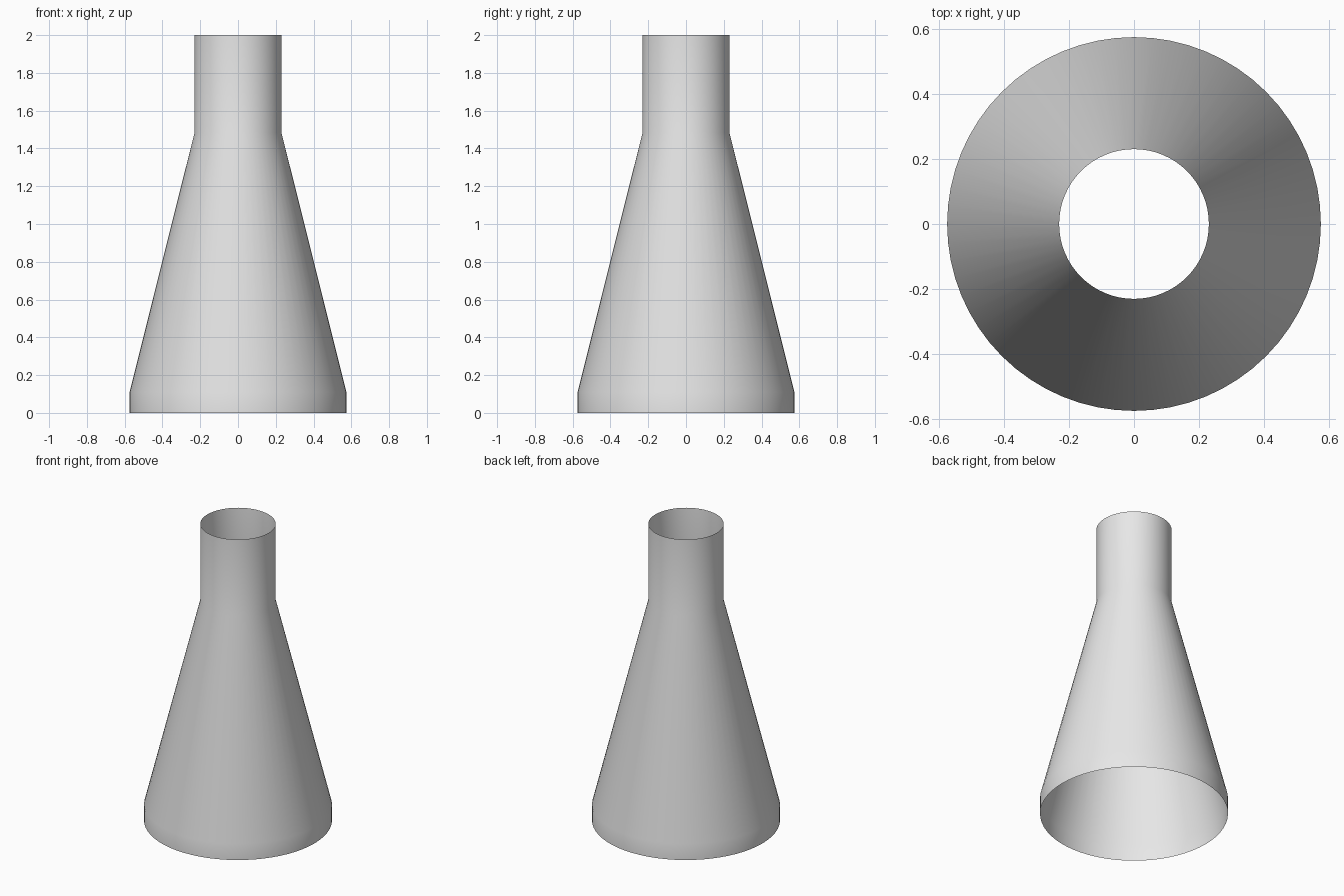
import bpy, bmesh
from math import cos, sin, tau

default = bpy.data.objects.get("Cube")
if default:
    bpy.data.objects.remove(default, do_unlink=True)

SEGMENTS = 64
# Radius and height from the open base to the open neck
PROFILE = [(0.574, 0), (0.574, 0.11), (0.23, 1.484), (0.23, 2)]


def make_material(name, color):
    mat = bpy.data.materials.new(name)
    mat.use_nodes = True
    mat.diffuse_color = color
    mat.node_tree.nodes["Principled BSDF"].inputs["Base Color"].default_value = color
    return mat


def lathe(name, profile, mat):
    """Revolve an open profile about z into a thin open shell."""
    bm = bmesh.new()
    rings = [[bm.verts.new((r * cos(tau * i / SEGMENTS), r * sin(tau * i / SEGMENTS), z))
              for i in range(SEGMENTS)] for r, z in profile]
    for low, high in zip(rings, rings[1:]):
        for i in range(SEGMENTS):
            j = (i + 1) % SEGMENTS
            face = bm.faces.new((low[i], low[j], high[j], high[i]))
            face.smooth = True
    mesh = bpy.data.meshes.new(name)
    bm.to_mesh(mesh)
    bm.free()
    mesh.materials.append(mat)
    obj = bpy.data.objects.new(name, mesh)
    bpy.context.collection.objects.link(obj)
    return obj


# Conical shell: short base band, tapered body and straight neck
lathe("conical_flask_shell", PROFILE, make_material("light grey", (0.8, 0.8, 0.8, 1)))
